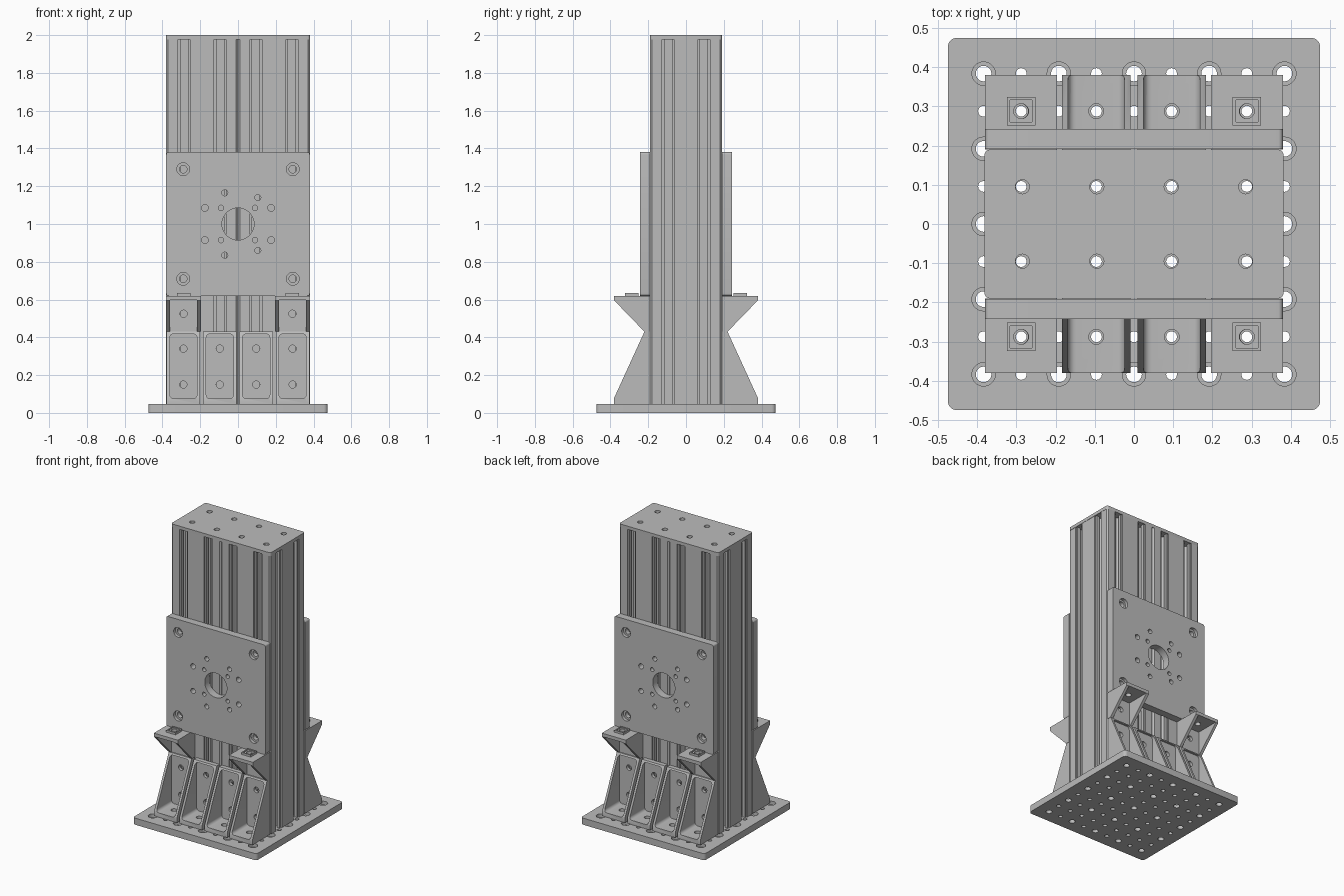
import bpy, bmesh
from math import cos, sin, pi, radians

if "Cube" in bpy.data.objects:
    bpy.data.objects.remove(bpy.data.objects["Cube"], do_unlink=True)

GREY = bpy.data.materials.new("aluminium grey")
GREY.use_nodes = True
GREY.diffuse_color = (0.5, 0.5, 0.5, 1)
GREY.node_tree.nodes["Principled BSDF"].inputs["Base Color"].default_value = (0.5, 0.5, 0.5, 1)


def circle(x, y, r, n=20):
    return [(x + r * cos(2 * pi * i / n), y + r * sin(2 * pi * i / n)) for i in range(n)]


def rounded(hx, hy, r, cy=0, n=5):
    """Rounded rectangle centred on (0, cy)."""
    pts = []
    for k, (sx, sy) in enumerate([(1, 1), (-1, 1), (-1, -1), (1, -1)]):
        for i in range(n + 1):
            a = pi / 2 * (k + i / n)
            pts.append((sx * (hx - r) + r * cos(a), cy + sy * (hy - r) + r * sin(a)))
    return pts


def rect(x0, x1, y0, y1):
    return [(x0, y0), (x1, y0), (x1, y1), (x0, y1)]


def prisms(name, profiles, lo, hi, axis):
    """Extrude each 2D profile from lo to hi along the axis, in one object."""
    place = {"x": lambda a, b, h: (h, a, b),
             "y": lambda a, b, h: (a, h, b),
             "z": lambda a, b, h: (a, b, h)}[axis]
    bm = bmesh.new()
    for pts in profiles:
        low = [bm.verts.new(place(a, b, lo)) for a, b in pts]
        top = [bm.verts.new(place(a, b, hi)) for a, b in pts]
        bm.faces.new(low[::-1])
        bm.faces.new(top)
        for i in range(len(pts)):
            j = (i + 1) % len(pts)
            bm.faces.new((low[i], low[j], top[j], top[i]))
    bmesh.ops.recalc_face_normals(bm, faces=bm.faces)
    mesh = bpy.data.meshes.new(name)
    bm.to_mesh(mesh)
    bm.free()
    mesh.materials.append(GREY)
    obj = bpy.data.objects.new(name, mesh)
    bpy.context.collection.objects.link(obj)
    return obj


def cut(obj, profiles, lo, hi, axis):
    """Subtract prisms from the object and remove the cutter."""
    cutter = prisms("cutter", profiles, lo, hi, axis)
    cutter.hide_render = True
    mod = obj.modifiers.new("cut", "BOOLEAN")
    mod.operation, mod.solver, mod.object = "DIFFERENCE", "EXACT", cutter
    deps = bpy.context.evaluated_depsgraph_get()
    mesh = bpy.data.meshes.new_from_object(obj.evaluated_get(deps))
    obj.modifiers.clear()
    obj.data = mesh
    bpy.data.objects.remove(cutter, do_unlink=True)


def copy(obj, name, dx=0.0, turned=False):
    """Linked copy, moved sideways and optionally turned to the back."""
    new = obj.copy()
    new.name = name
    new.location.x = dx
    new.rotation_euler.z = pi if turned else 0
    bpy.context.collection.objects.link(new)
    return new


P = 0.095                     # hole and slot pitch
COLS = [-3 * P, -P, P, 3 * P]
CORES = [(x, y) for x in COLS for y in (-P, P)]

# Base plate with alternating counterbored and small holes
base = prisms("base_plate", [rounded(0.475, 0.475, 0.022)], 0, 0.046, "z")
grid = [(i, j) for i in range(-4, 5) for j in range(-4, 5)]
big = [(i * 0.096, j * 0.096) for i, j in grid if i % 2 == 0 and j % 2 == 0]
small = [(i * 0.096, j * 0.096) for i, j in grid if i % 2 or j % 2]
cut(base, [circle(x, y, 0.03) for x, y in big], 0.022, 0.1, "z")
cut(base, [circle(x, y, 0.02) for x, y in big]
    + [circle(x, y, 0.014, 12) for x, y in small], -0.1, 0.1, "z")

# Column: two square slotted extrusions side by side
H = 0.19
SLOT = [(-0.032, 0), (-0.032, 0.008), (-0.02, 0.008), (-0.02, 0.03),
        (-0.04, 0.03), (-0.04, 0.042), (-0.024, 0.058)]
SLOT += [(-t, d) for t, d in SLOT[::-1]]


def extrusion_profile(cx):
    side = [(-H + 0.01, 0)] + [(c + t, d) for c in (-P, P) for t, d in SLOT] + [(H - 0.01, 0)]
    pts = []
    for k in range(4):
        c, s = (1, 0, -1, 0)[k], (0, 1, 0, -1)[k]
        for t, d in side:
            x, y = t, d - H
            pts.append((cx + c * x - s * y, s * x + c * y))
    return pts


for side, cx in (("right", -H), ("left", H)):
    col = prisms(side + "_column", [extrusion_profile(cx)], 0.046, 1.977, "z")
    cut(col, [circle(x, y, 0.02) for x, y in CORES if x * cx > 0], 0, 2.1, "z")

# Top cap
cap = prisms("top_cap", [rounded(0.382, 0.19, 0.015)], 1.977, 2.0, "z")
cut(cap, [circle(x, y, 0.018) for x, y in CORES], 1.9, 2.1, "z")

# Mounting plates on front and back
plate = prisms("front_mounting_plate", [rounded(0.38, 0.38, 0.012, 1.0)], -0.243, -0.191, "y")
corners = [(x, z) for x in (-0.29, 0.29) for z in (0.71, 1.29)]
cut(plate, [circle(x, z, 0.034) for x, z in corners], -0.3, -0.222, "y")
holes = [circle(x, z, 0.02) for x, z in corners] + [circle(0, 1, 0.085, 40)]
for dz in (-1, 1):
    for sx in (-1, 1):
        holes.append(circle(sx * 0.175, 1 + dz * P * 0.9, 0.018))
        holes.append(circle(sx * 0.09, 1 + dz * P * 0.9, 0.014))
    holes.append(circle(-0.07, 1 + dz * 0.165, 0.016))
    holes.append(circle(0.105, 1 + dz * 0.14, 0.016))
cut(plate, holes, -0.3, -0.1, "y")
copy(plate, "back_mounting_plate", turned=True)

# Gusset brackets at the foot
W, T = 0.088, 0.016
lower = prisms("lower_bracket", [[(-0.19, 0.046), (-0.38, 0.046), (-0.38, 0.08),
                                  (-0.22, 0.43), (-0.19, 0.43)]], -W, W, "x")
cut(lower, [rounded(W - T, 0.171, 0.02, 0.247)], -0.5, -0.212, "y")
cut(lower, [circle(0, z, 0.019) for z in (0.15, 0.34)], -0.3, -0.1, "y")
cut(lower, [circle(0, -0.288, 0.019)], 0, 0.2, "z")

# Inverted brackets that carry the mounting plates
upper = prisms("upper_bracket", [[(-0.19, 0.43), (-0.22, 0.43), (-0.38, 0.595),
                                  (-0.38, 0.62), (-0.19, 0.62)]], -W - 0.004, W + 0.004, "x")
cut(upper, [rect(-W + T, W - T, 0.3, 0.597)], -0.5, -0.212, "y")
cut(upper, [circle(0, 0.525, 0.019)], -0.3, -0.1, "y")
cut(upper, [circle(0, -0.288, 0.019)], 0.5, 0.7, "z")

# Square washers with a recessed middle on the upper brackets
washer = prisms("square_washer", [rect(-0.036, 0.036, -0.324, -0.252)], 0.62, 0.634, "z")
cut(washer, [rect(-0.028, 0.028, -0.316, -0.26)], 0.628, 0.7, "z")
cut(washer, [circle(0, -0.288, 0.019)], 0.5, 0.7, "z")

for face, turned in (("front", False), ("back", True)):
    for i, x in enumerate(COLS):
        copy(lower, f"{face}_lower_bracket_{i + 1}", x * 1.015, turned)
    for side, x in (("right", -0.288), ("left", 0.288)):
        copy(upper, f"{face}_{side}_upper_bracket", x, turned)
        copy(washer, f"{face}_{side}_washer", x, turned)
for master in (lower, upper, washer):
    bpy.data.objects.remove(master, do_unlink=True)

# Smooth the hole walls, keep edges sharp
bpy.ops.object.select_all(action="DESELECT")
for obj in bpy.context.collection.objects:
    if obj.type == "MESH":
        obj.select_set(True)
        bpy.context.view_layer.objects.active = obj
bpy.ops.object.shade_smooth_by_angle(angle=radians(32))
